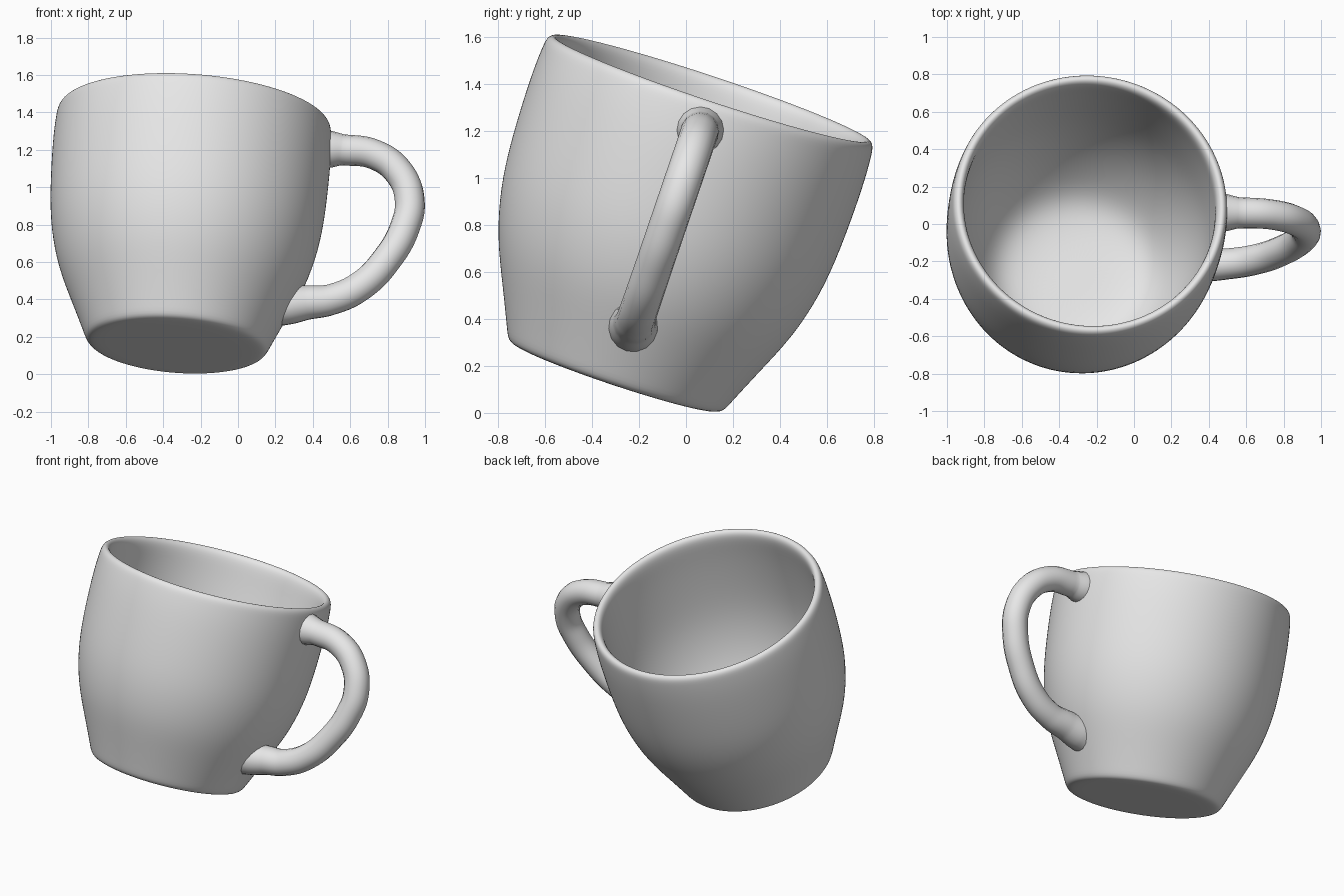
import bpy, bmesh, math
from mathutils import Vector

if "Cube" in bpy.data.objects:
    bpy.data.objects.remove(bpy.data.objects["Cube"])

clay = bpy.data.materials.new("plain grey")
clay.diffuse_color = (0.8, 0.8, 0.8, 1)
clay.use_nodes = True
clay.node_tree.nodes["Principled BSDF"].inputs["Base Color"].default_value = clay.diffuse_color

BASE = Vector((-0.328, -0.30, 0.158))    # centre of the underside
AXIS = Vector((0.095, 0.405, 1.215))     # leaning centre line of the cup
TILT = Vector((0, 0, 1)).rotation_difference(AXIS)


def lathe(name, profile, sides=48):
    """Spin (radius, height) points into a closed shape on the leaning axis."""
    bm = bmesh.new()
    rings = []
    for r, h in profile:
        if r == 0:
            rings.append([bm.verts.new((0, 0, h))] * sides)
        else:
            rings.append([bm.verts.new((r * math.cos(a), r * math.sin(a), h))
                          for a in (math.tau * i / sides for i in range(sides))])
    for lo, hi in zip(rings, rings[1:]):
        for i in range(sides):
            j = (i + 1) % sides
            loop = list(dict.fromkeys((lo[i], lo[j], hi[j], hi[i])))
            bm.faces.new(loop)
    bmesh.ops.recalc_face_normals(bm, faces=bm.faces)
    bmesh.ops.rotate(bm, cent=(0, 0, 0), matrix=TILT.to_matrix(), verts=bm.verts)
    bmesh.ops.translate(bm, vec=BASE, verts=bm.verts)
    for f in bm.faces:
        f.smooth = True
    me = bpy.data.meshes.new(name)
    bm.to_mesh(me)
    bm.free()
    me.materials.append(clay)
    ob = bpy.data.objects.new(name, me)
    bpy.context.collection.objects.link(ob)
    ob.modifiers.new("smooth", "SUBSURF").levels = 2
    ob.modifiers["smooth"].render_levels = 2
    return ob


# Cup: outer wall, rounded rim, inner wall and floor
outer = [(0, -0.012), (0.3, -0.012), (0.44, -0.012), (0.484, -0.002), (0.505, 0.05),
         (0.582, 0.22), (0.666, 0.40), (0.719, 0.60), (0.741, 0.80), (0.748, 1.10),
         (0.74, 1.23)]
rim = [(0.734, 1.28), (0.708, 1.298), (0.682, 1.28)]
inner = [(0.674, 1.23), (0.68, 1.10), (0.674, 0.80), (0.65, 0.60), (0.592, 0.40),
         (0.50, 0.22), (0.42, 0.12), (0.32, 0.075), (0.18, 0.06), (0, 0.06)]
cup = lathe("cup", outer + rim + inner)

# Hidden cutter that keeps the handle out of the cup's hollow
hollow = [(0, 1.4), (0.69, 1.4)] + [(r + 0.015 if r else 0, h) for r, h in inner]
cutter = lathe("hollow_cutter", hollow)
cutter.hide_render = True
cutter.hide_set(True)

# Handle: x, z, tube radius along a loop in the leaning plane, flared at both ends
path = [(0.43, 1.205, 0.112), (0.495, 1.203, 0.099), (0.56, 1.20, 0.083),
        (0.73, 1.175, 0.080), (0.86, 1.08, 0.080), (0.918, 0.93, 0.080),
        (0.89, 0.78, 0.080), (0.80, 0.62, 0.080), (0.66, 0.475, 0.081),
        (0.50, 0.40, 0.083), (0.37, 0.383, 0.092), (0.28, 0.372, 0.105),
        (0.19, 0.365, 0.112)]
cu = bpy.data.curves.new("handle", "CURVE")
cu.dimensions = "3D"
cu.bevel_depth = 1.0
cu.bevel_resolution = 6
cu.resolution_u = 8
cu.use_fill_caps = True
sp = cu.splines.new("BEZIER")
sp.bezier_points.add(len(path) - 1)
for p, (x, z, r) in zip(sp.bezier_points, path):
    p.co = (x, -0.22 + 0.341 * (z - 0.38), z)
    p.radius = r
    p.handle_left_type = p.handle_right_type = "AUTO"
handle = bpy.data.objects.new("handle", cu)
bpy.context.collection.objects.link(handle)
bpy.ops.object.select_all(action="DESELECT")
handle.select_set(True)
bpy.context.view_layer.objects.active = handle
bpy.ops.object.convert(target="MESH")
handle = bpy.context.view_layer.objects.active
handle.name = "handle"
bm = bmesh.new()
bm.from_mesh(handle.data)
bmesh.ops.remove_doubles(bm, verts=bm.verts, dist=0.0001)
bmesh.ops.recalc_face_normals(bm, faces=bm.faces)
bm.to_mesh(handle.data)
bm.free()
handle.data.materials.clear()
handle.data.materials.append(clay)
bpy.ops.object.shade_smooth_by_angle(angle=math.radians(40))
trim = handle.modifiers.new("trim", "BOOLEAN")
trim.operation = "DIFFERENCE"
trim.solver = "EXACT"
trim.object = cutter
